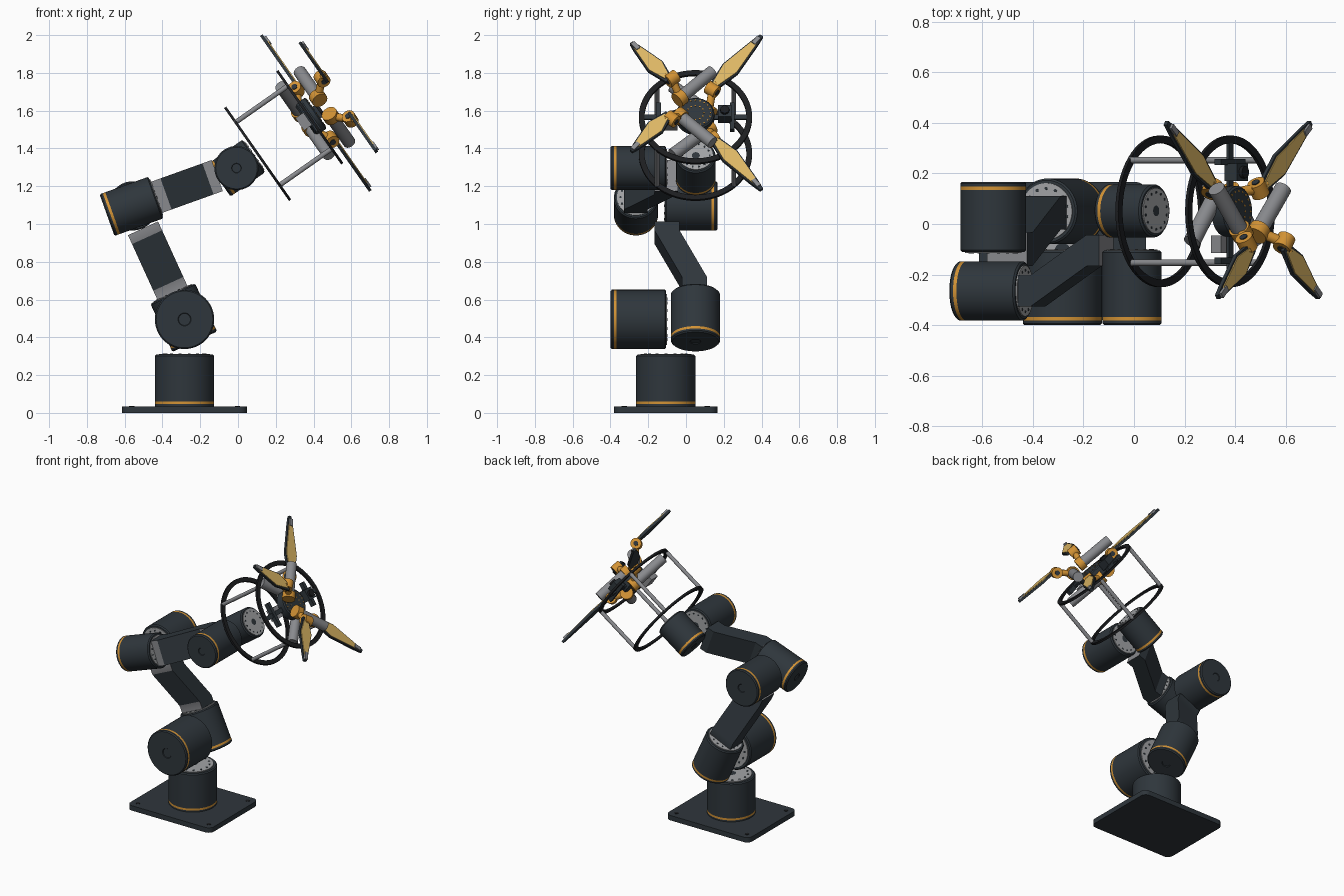
import bpy, bmesh, math
from mathutils import Matrix, Vector

cube = bpy.data.objects.get("Cube")
if cube:
    bpy.data.objects.remove(cube)


def material(name, rgb):
    m = bpy.data.materials.new(name)
    m.use_nodes = True
    m.diffuse_color = (*rgb, 1)
    m.node_tree.nodes["Principled BSDF"].inputs["Base Color"].default_value = (*rgb, 1)
    return m


SLATE = material("dark slate", (0.028, 0.037, 0.045))
ORANGE = material("orange", (0.65, 0.29, 0.035))
PAD = material("tan yellow", (0.73, 0.48, 0.13))
GREY = material("mid grey", (0.25, 0.255, 0.27))
PALE = material("pale grey", (0.36, 0.37, 0.38))
BLACK = material("near black", (0.012, 0.013, 0.015))


def finish(name, bm, mats, matrix, recalc=True):
    if recalc:
        bmesh.ops.recalc_face_normals(bm, faces=bm.faces[:])
    me = bpy.data.meshes.new(name)
    bm.to_mesh(me)
    bm.free()
    for m in mats:
        me.materials.append(m)
    me.polygons.foreach_set("use_smooth", [True] * len(me.polygons))
    me.set_sharp_from_angle(angle=math.radians(30))
    ob = bpy.data.objects.new(name, me)
    ob.matrix_world = matrix
    bpy.context.collection.objects.link(ob)
    return ob


def lathe(name, profile, mats, matrix, segs=48, closed=False):
    """Spin (radius, height, material index) points around local z."""
    bm = bmesh.new()
    rings = []
    for r, h, _ in profile:
        rings.append([bm.verts.new((r * math.cos(2 * math.pi * k / segs),
                                    r * math.sin(2 * math.pi * k / segs), h)) for k in range(segs)])
    n = len(profile)
    for i in range(n if closed else n - 1):
        a, b = rings[i], rings[(i + 1) % n]
        for k in range(segs):
            f = bm.faces.new((a[k], a[(k + 1) % segs], b[(k + 1) % segs], b[k]))
            f.material_index = profile[i][2]
    if not closed:
        bm.faces.new(rings[0][::-1]).material_index = profile[0][2]
        bm.faces.new(rings[-1]).material_index = profile[-1][2]
    return finish(name, bm, mats, matrix)


def prism(name, outline, z0, z1, mats, matrix, rule=None):
    """Extrude a flat outline from z0 to z1."""
    bm = bmesh.new()
    face = bm.faces.new([bm.verts.new((x, y, z0)) for x, y in outline])
    new = bmesh.ops.extrude_face_region(bm, geom=[face])["geom"]
    bmesh.ops.translate(bm, vec=(0, 0, z1 - z0), verts=[v for v in new if isinstance(v, bmesh.types.BMVert)])
    bmesh.ops.recalc_face_normals(bm, faces=bm.faces[:])
    if rule:
        for f in bm.faces:
            f.material_index = rule(f.normal)
    return finish(name, bm, mats, matrix)


def box(name, centre, size, mat, frame=Matrix()):
    x, y, z = (s / 2 for s in size)
    return prism(name, [(-x, -y), (x, -y), (x, y), (-x, y)], -z, z, [mat],
                 frame @ Matrix.Translation(centre))


def frame_of(origin, x, y, z):
    m = Matrix((x, y, z)).transposed().to_4x4()
    m.translation = origin
    return m


def along(origin, axis):
    m = Vector(axis).to_track_quat('Z', 'Y').to_matrix().to_4x4()
    m.translation = origin
    return m


def rod(name, p, q, r, mat, frame=Matrix(), segs=24):
    p, q = Vector(p), Vector(q)
    return lathe(name, [(r, 0, 0), (r, (q - p).length, 0)], [mat], frame @ along(p, q - p), segs)


def dots(name, count, radius, size, h, mat, matrix):
    """A circle of small flat discs."""
    bm = bmesh.new()
    for k in range(count):
        a = 2 * math.pi * k / count
        bmesh.ops.create_cone(bm, cap_ends=True, segments=10, radius1=size, radius2=size, depth=0.004,
                              matrix=Matrix.Translation((radius * math.cos(a), radius * math.sin(a), h)))
    return finish(name, bm, [mat], matrix)


def joint(name, origin, axis, lo, hi, r):
    """Drum: closed cap and orange stripe at lo, screwed output disc at hi."""
    m = along(origin, axis)
    c = 0.007
    lathe(name, [(0.2 * r, lo + 0.004, 0), (0.22 * r, lo, 0), (r - c, lo, 0), (r, lo + c, 0),
                 (r, lo + 0.018, 1), (r, lo + 0.032, 0), (r, hi - c, 0), (r - c, hi, 0),
                 (0.86 * r, hi, 2), (0.86 * r, hi + 0.005, 2), (0.2 * r, hi + 0.005, 0)],
          [SLATE, ORANGE, PALE], m)
    dots(name + "_screws", 14, 0.7 * r, 0.05 * r, hi + 0.005, SLATE, m)


# Base plate with rounded corners and bolt heads
px, py = -0.283, -0.107
corners = []
for i, (sx, sy) in enumerate([(1, 1), (-1, 1), (-1, -1), (1, -1)]):
    for k in range(7):
        a = math.pi / 2 * (i + k / 6)
        corners.append((sx * 0.29 + 0.04 * math.cos(a), sy * 0.233 + 0.04 * math.sin(a)))
    rod("base_bolt", (px + sx * 0.28, py + sy * 0.22, 0.03), (px + sx * 0.28, py + sy * 0.22, 0.037), 0.014, BLACK)
prism("base_plate", corners, 0, 0.035, [SLATE], Matrix.Translation((px, py, 0)))

# Seven drum joints
UP = Vector((-0.415, 0, 0.91)).normalized()
FORE = Vector((0.552, 0, 0.198)).normalized()
A = Vector((0.819, 0, 0.573)).normalized()
Y = Vector((0, 1, 0))
shoulder = Vector((px, 0.05, 0.495))
elbow = Vector((-0.557, 0, 1.096))
wrist = Vector((-0.008, 0.052, 1.296))
joint("base_joint", (px, py, 0), (0, 0, 1), 0.028, 0.308, 0.157)
joint("shoulder_joint", (px, 0, 0.495), Y, -0.40, -0.105, 0.157)
joint("upper_arm_joint", shoulder, UP, -0.13, 0.15, 0.13)
joint("elbow_joint", elbow, -Y, -0.167, 0.11, 0.13)
joint("forearm_joint", elbow - Y * 0.265, FORE, -0.145, 0.13, 0.117)
joint("wrist_joint", (wrist.x, 0, wrist.z), Y, -0.40, -0.105, 0.117)
joint("hand_joint", wrist, A, -0.112, 0.112, 0.105)


# Offset links: straight ends joined by a slanted middle
def link(name, origin, axis, s0, s1, y0, y1, half, width):
    e = 0.052
    near = [(s0, y0 - half), (s0 + e, y0 - half), (s1 - e, y1 - half), (s1, y1 - half)]
    far = [(s1, y1 + half), (s1 - e, y1 + half), (s0 + e, y0 + half), (s0, y0 + half)]
    m = frame_of((origin.x, 0, origin.z), axis, Y, axis.cross(Y))
    prism(name, near + far, -width / 2, width / 2, [SLATE, GREY], m,
          lambda n: int(n.y < -0.99 or abs(n.x) > 0.99))


link("upper_arm_link", shoulder, UP, 0.155, 0.53, 0.045, -0.1, 0.066, 0.175)
link("forearm_link", elbow, FORE, 0.135, 0.475, -0.265, -0.105, 0.062, 0.175)

# Gripper frame: local x sideways, y up the tilted plane, z along the hand axis
G = frame_of((0.38, 0.05, 1.565), Y, A.cross(Y), A)

# Cage of two hoops and four rods
for nm, h in (("rear_hoop", -0.337), ("front_hoop", 0)):
    lathe(nm, [(0.27, h - 0.007, 0), (0.3, h - 0.007, 0), (0.3, h + 0.007, 0), (0.27, h + 0.007, 0)],
          [BLACK], G, 64, True)
for sx in (-1, 1):
    for sy in (-1, 1):
        rod("cage_rod", (sx * 0.203, sy * 0.203, -0.34), (sx * 0.203, sy * 0.203, 0.004), 0.013, GREY, G)

# Palm, cross bar, camera and control box
lathe("palm", [(0.085, -0.03, 0), (0.1, -0.02, 0), (0.1, 0.035, 0), (0.092, 0.042, 0)], [SLATE], G)
dots("palm_outer_dots", 20, 0.08, 0.004, 0.042, ORANGE, G)
dots("palm_inner_dots", 12, 0.045, 0.004, 0.042, ORANGE, G)
box("cross_bar", (0, 0, 0), (0.56, 0.03, 0.012), SLATE, G)
for s in (-1, 1):
    box("side_bracket", (s * 0.195, 0, 0), (0.025, 0.17, 0.03), SLATE, G)
box("camera_body", (0.155, 0, 0.03), (0.07, 0.075, 0.06), SLATE, G)
rod("camera_lens", (0.155, 0, 0.055), (0.155, 0, 0.075), 0.024, BLACK, G)
box("control_box", (-0.13, 0, -0.04), (0.07, 0.08, 0.05), GREY, G)


# Fingers: motor, orange knuckle linkage, blade with pad and tip
def finger(name, motor_tail, motor_head, knuckle, base, tip):
    tail, head, kn = Vector(motor_tail), Vector(motor_head), Vector(knuckle)
    base, tip = Vector(base), Vector(tip)
    spin = (head - tail).normalized()
    rod(name + "_motor", tail, head, 0.034, GREY, G)
    rod(name + "_motor_collar", head - spin * 0.02, head + spin * 0.025, 0.043, ORANGE, G)
    d = (tip - base).normalized()
    z = Vector((0, 0, 1))
    side = z.cross(d)
    rod(name + "_knuckle", kn - side * 0.03, kn + side * 0.03, 0.036, ORANGE, G)
    rod(name + "_knuckle_pin", kn - side * 0.034, kn + side * 0.034, 0.016, SLATE, G)
    rod(name + "_arm", head, kn, 0.021, ORANGE, G, 12)
    rod(name + "_neck", kn, base + d * 0.04, 0.016, ORANGE, G, 12)
    L = (tip - base).length
    F = G @ frame_of(base, d, side, z)

    def blade(inset, t0, t1):
        pts = [(t0, 0.022), (0.36 * L, 0.05), (0.85 * L, 0.022), (t1, 0.01)]
        pts = [(t, w - inset) for t, w in pts]
        return pts + [(t, -w) for t, w in reversed(pts)]

    prism(name + "_blade", blade(0, 0, L), -0.009, 0.007, [SLATE], F)
    prism(name + "_pad", blade(0.007, 0.02, 0.9 * L), 0.007, 0.012, [PAD], F)
    box(name + "_tip", (0.89 * L, 0, 0.012), (0.05, 0.024, 0.012), GREY, F)


for nm, s in (("upper", 1), ("lower", -1)):
    finger(nm + "_left_finger", (-0.12, s * 0.22, -0.03), (0.07, s * 0.05, -0.03),
           (0.09, s * 0.16, 0.025), (0.09, s * 0.16, 0.04), (0.35, s * 0.497, 0.04))
    finger(nm + "_right_finger", (0.09, s * 0.23, 0.095), (-0.08, s * 0.06, 0.095),
           (-0.125, s * 0.13, 0.17), (-0.14, s * 0.11, 0.185), (-0.34, s * 0.35, 0.185))
